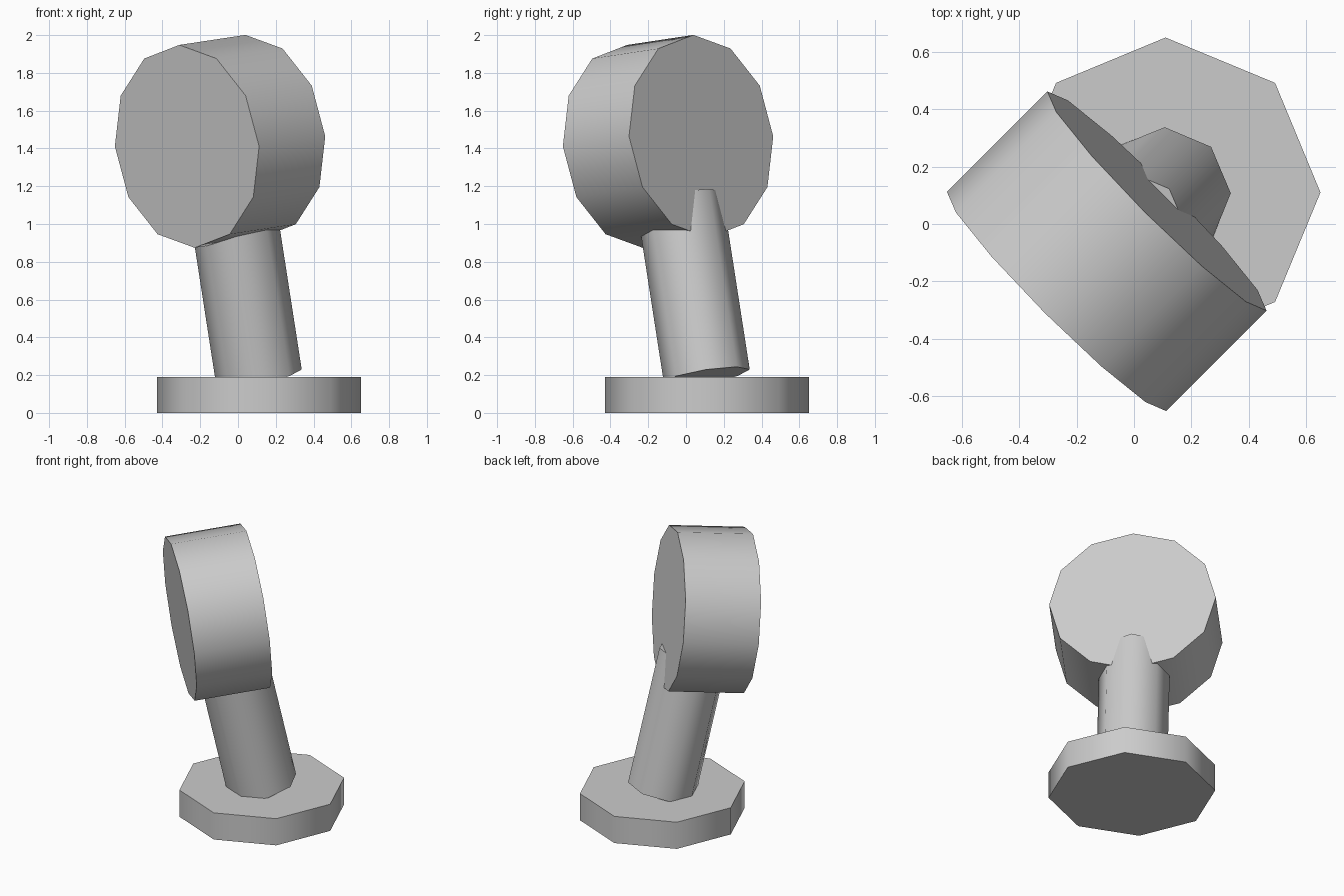
import bpy, math
from mathutils import Vector, Matrix

if "Cube" in bpy.data.objects:
    bpy.data.objects.remove(bpy.data.objects["Cube"])

grey = bpy.data.materials.new("plain_grey")
grey.diffuse_color = (0.6, 0.6, 0.6, 1)
grey.use_nodes = True
grey.node_tree.nodes["Principled BSDF"].inputs["Base Color"].default_value = grey.diffuse_color
SIDE = Vector((1, -1, 0)).normalized()   # horizontal direction all tilts turn about


def cylinder(name, sides, radius, start, end):
    """Capped prism from start to end, smooth around the side with sharp rims."""
    start, end = Vector(start), Vector(end)
    axis = end - start
    bpy.ops.mesh.primitive_cylinder_add(vertices=sides, radius=radius, depth=axis.length)
    ob = bpy.context.object
    ob.name = name
    z = axis.normalized()
    y = z.cross(SIDE)
    frame = Matrix((SIDE, y, z)).transposed().to_4x4()
    ob.matrix_world = Matrix.Translation((start + end) / 2) @ frame
    ob.data.materials.append(grey)
    bpy.ops.object.shade_smooth_by_angle(angle=math.radians(60))
    return ob


# Flat octagonal foot
cylinder("base", 8, 0.54, (0.11, 0.11, 0), (0.11, 0.11, 0.19))

# Leaning post, its top poking slightly out of the back of the head
cylinder("post", 8, 0.23, (0.11, 0.11, 0.195), (-0.036, -0.036, 1.137))

# Thick twelve-sided drum, tipped slightly downward at the front
cylinder("head", 12, 0.54, (-0.27, -0.27, 1.411), (0.08, 0.08, 1.464))
